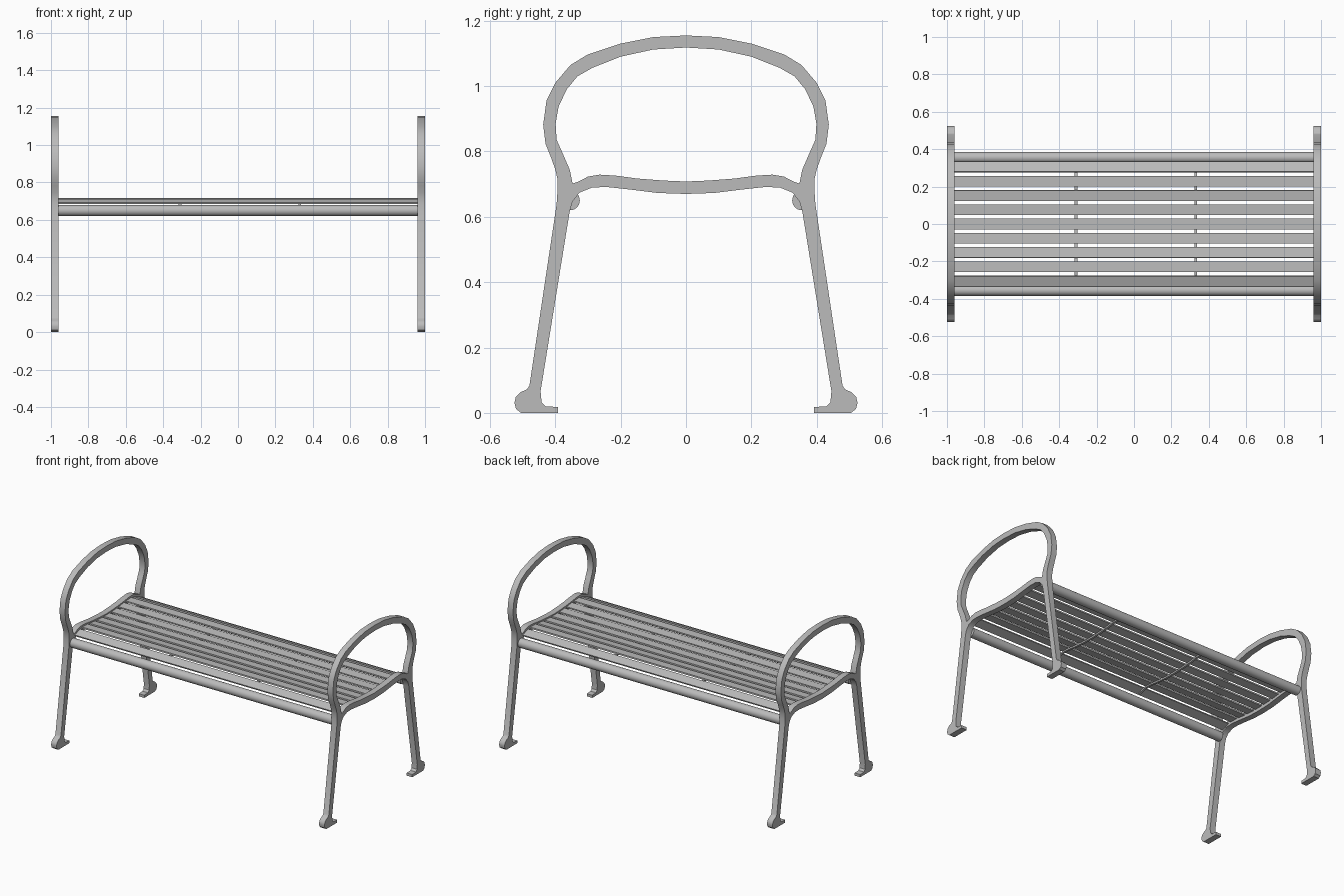
import bpy, bmesh, math
from mathutils import Matrix, Vector

cube = bpy.data.objects.get("Cube")
if cube:
    bpy.data.objects.remove(cube, do_unlink=True)

metal = bpy.data.materials.new("grey metal")
metal.use_nodes = True
grey = (0.5, 0.5, 0.5, 1)
metal.diffuse_color = grey
metal.node_tree.nodes["Principled BSDF"].inputs["Base Color"].default_value = grey

INNER_X = 0.96    # inner face of the side frames


def add_object(name, mesh, smooth=True):
    mesh.materials.clear()
    mesh.materials.append(metal)
    obj = bpy.data.objects.new(name, mesh)
    bpy.context.scene.collection.objects.link(obj)
    if smooth:
        bpy.ops.object.select_all(action='DESELECT')
        obj.select_set(True)
        bpy.context.view_layer.objects.active = obj
        bpy.ops.object.shade_smooth_by_angle(angle=math.radians(35))
    return obj


def mirrored(half):
    """Close a half outline that starts and ends on the centre line."""
    return half + [(-y, z) for y, z in reversed(half) if y > 0]


def plate(name, outlines, x_min, x_max):
    """Extrude closed y-z outlines (inner ones become holes) along x."""
    curve = bpy.data.curves.new(name + " outline", 'CURVE')
    curve.dimensions = '2D'
    curve.fill_mode = 'BOTH'
    curve.extrude = (x_max - x_min) / 2
    for outline in outlines:
        spline = curve.splines.new('POLY')
        spline.points.add(len(outline) - 1)
        for point, (y, z) in zip(spline.points, outline):
            point.co = (y, z, 0, 1)
        spline.use_cyclic_u = True
    helper = bpy.data.objects.new(name + " helper", curve)
    bpy.context.scene.collection.objects.link(helper)
    bpy.context.view_layer.update()
    graph = bpy.context.evaluated_depsgraph_get()
    mesh = bpy.data.meshes.new_from_object(helper.evaluated_get(graph))
    bpy.data.objects.remove(helper, do_unlink=True)
    bpy.data.curves.remove(curve)
    # local x -> y, local y -> z, local z -> x
    axes = Matrix(((0, 0, 1), (1, 0, 0), (0, 1, 0))).to_4x4()
    mesh.transform(Matrix.Translation(((x_min + x_max) / 2, 0, 0)) @ axes)
    bm = bmesh.new()
    bm.from_mesh(mesh)
    bmesh.ops.remove_doubles(bm, verts=bm.verts, dist=0.0002)
    bmesh.ops.recalc_face_normals(bm, faces=bm.faces)
    bm.to_mesh(mesh)
    bm.free()
    return add_object(name, mesh)


# Side frames: armrest hoop, seat rail, legs and feet in one cast outline
hoop_outside = [(0, 1.155), (.1, 1.15), (.2, 1.13), (.3, 1.097), (.353, 1.065),
                (.4, 1.01), (.427, .955), (.437, .882), (.43, .824),
                (.414, .784), (.4, .745), (.393, .714), (.393, .683), (.396, .638)]
foot = [(.479, .084), (.487, .072), (.507, .063), (.521, .048), (.525, .03),
        (.52, .012), (.505, 0), (.392, 0), (.392, .018), (.43, .02),
        (.442, .033), (.445, .066)]
rail_underside = [(.356, .616), (.347, .647), (.326, .674), (.286, .69),
                  (.24, .691), (.167, .683), (.087, .673), (0, .67)]
hoop_opening = [(0, 1.118), (.1, 1.112), (.2, 1.09), (.286, 1.056), (.332, 1.03),
                (.365, .99), (.39, .937), (.399, .885), (.396, .836), (.38, .8),
                (.356, .745), (.347, .702), (.329, .708), (.3, .723), (.265, .729),
                (.215, .726), (.148, .717), (.07, .711), (0, .708)]

frame_outlines = [mirrored(hoop_outside + foot + rail_underside),
                  mirrored(hoop_opening)]
plate("left_side_frame", frame_outlines, INNER_X, 1)
plate("right_side_frame", frame_outlines, -1, -INNER_X)

# Round rails along the front and back edges of the seat
for name, side in (("front_rail", -1), ("back_rail", 1)):
    bm = bmesh.new()
    turn = Matrix.Rotation(math.pi / 2, 4, 'Y')
    bmesh.ops.create_cone(bm, cap_ends=True, segments=32, radius1=.03, radius2=.03,
                          depth=2 * INNER_X,
                          matrix=Matrix.Translation((0, side * .355, .65)) @ turn)
    mesh = bpy.data.meshes.new(name)
    bm.to_mesh(mesh)
    bm.free()
    add_object(name, mesh)

# Dished seat line, shared by the slats and the straps under them
SEAT_LINE = [(0, .7), (.08, .702), (.15, .708), (.2, .715), (.235, .718),
             (.27, .716), (.306, .704), (.34, .69)]


def seat_height(y):
    y = abs(y)
    for (y0, z0), (y1, z1) in zip(SEAT_LINE, SEAT_LINE[1:]):
        if y <= y1:
            return z0 + (z1 - z0) * (y - y0) / (y1 - y0)
    return SEAT_LINE[-1][1]


# Nine flat slats, each tilted to follow the seat line
SLAT_WIDTH, SLAT_THICK, PITCH = .057, .01, .0762
for i in range(-4, 5):
    y = i * PITCH
    reach = SLAT_WIDTH / 2
    z0, z1 = seat_height(y - reach), seat_height(y + reach)
    tilt = Matrix.Rotation(math.atan2(z1 - z0, SLAT_WIDTH), 4, 'X')
    size = Matrix.Diagonal((2 * INNER_X, SLAT_WIDTH, SLAT_THICK, 1))
    centre = Matrix.Translation((0, y, (z0 + z1) / 2 - SLAT_THICK / 2))
    bm = bmesh.new()
    bmesh.ops.create_cube(bm, size=1, matrix=centre @ tilt @ size)
    mesh = bpy.data.meshes.new("seat_slat")
    bm.to_mesh(mesh)
    bm.free()
    add_object("seat_slat_%d" % (i + 5), mesh, smooth=False)

# Two thin curved straps that tie the slats together from below
steps = [i * .02 for i in range(-16, 17)]
strap_top = [(y, seat_height(y) - SLAT_THICK) for y in steps]
strap_bottom = [(y, z - .01) for y, z in reversed(strap_top)]
for name, x in (("left_strap", .33), ("right_strap", -.31)):
    plate(name, [strap_top + strap_bottom], x - .007, x + .007)
